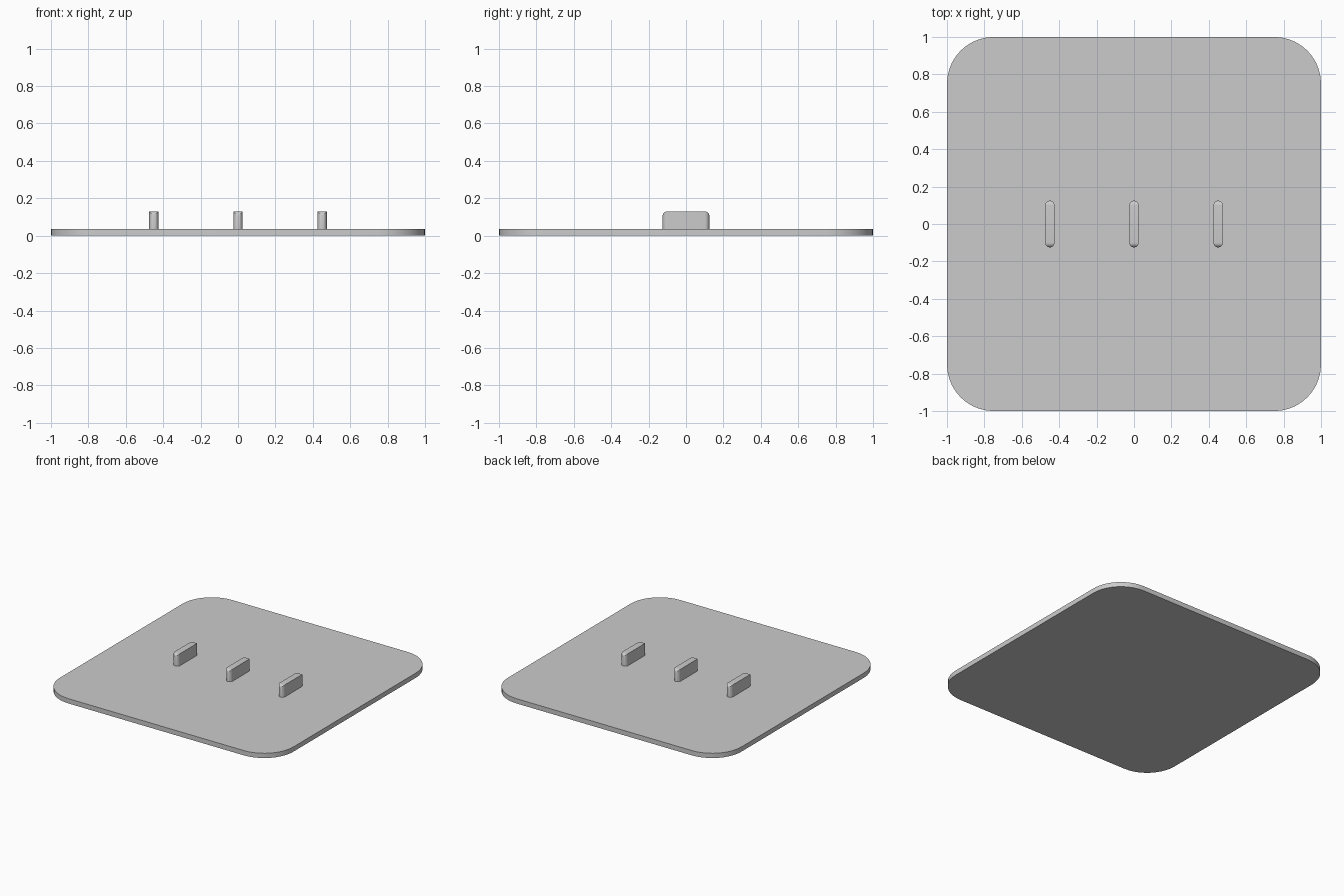
import bpy, bmesh
from math import sin, cos, pi

if "Cube" in bpy.data.objects:
    bpy.data.objects.remove(bpy.data.objects["Cube"])


def finish(bm, name):
    bmesh.ops.recalc_face_normals(bm, faces=bm.faces)
    mesh = bpy.data.meshes.new(name)
    bm.to_mesh(mesh)
    bm.free()
    obj = bpy.data.objects.new(name, mesh)
    bpy.context.collection.objects.link(obj)
    return obj


# Flat base plate with rounded corners
def rounded_plate(name, half, radius, height, segments):
    bm = bmesh.new()
    c = half - radius
    ring = []
    for quarter, (sx, sy) in enumerate([(1, 1), (-1, 1), (-1, -1), (1, -1)]):
        for i in range(segments + 1):
            a = (quarter + i / segments) * pi / 2
            ring.append(bm.verts.new((sx * c + radius * cos(a),
                                      sy * c + radius * sin(a), 0)))
    face = bm.faces.new(ring)
    top = bmesh.ops.extrude_face_region(bm, geom=[face], use_keep_orig=True)["geom"]
    bmesh.ops.translate(bm, vec=(0, 0, height),
                        verts=[v for v in top if isinstance(v, bmesh.types.BMVert)])
    return finish(bm, name)


# Upright peg: rounded ends in plan and rounded upper end corners, flat sides
def peg(name, x, half_length, r, bottom, top, segments=8):
    bm = bmesh.new()
    rings = []
    angles = [pi / 2 * i / segments for i in range(segments + 1)]
    stations = [(-1, a) for a in reversed(angles)] + [(1, a) for a in angles]
    for side, a in stations:
        y = side * (half_length - r + r * sin(a))
        w = max(r * cos(a), 0.0005)
        z = top - r + r * cos(a)
        rings.append([bm.verts.new(p) for p in
                      ((x - w, y, bottom), (x + w, y, bottom), (x + w, y, z), (x - w, y, z))])
    for p, q in zip(rings, rings[1:]):
        for i in range(4):
            j = (i + 1) % 4
            bm.faces.new((p[i], p[j], q[j], q[i]))
    bm.faces.new(rings[0])
    bm.faces.new(rings[-1])
    return finish(bm, name)


parts = [rounded_plate("base_plate", 1.0, 0.25, 0.037, 10)]
for label, x in (("left", -0.45), ("middle", 0.0), ("right", 0.45)):
    parts.append(peg(label + "_peg", x, 0.125, 0.025, 0.03, 0.13))

# Smooth the rounded edges, keep the hard ones
for obj in parts:
    obj.select_set(True)
bpy.context.view_layer.objects.active = parts[0]
bpy.ops.object.shade_smooth_by_angle(angle=pi / 6)
